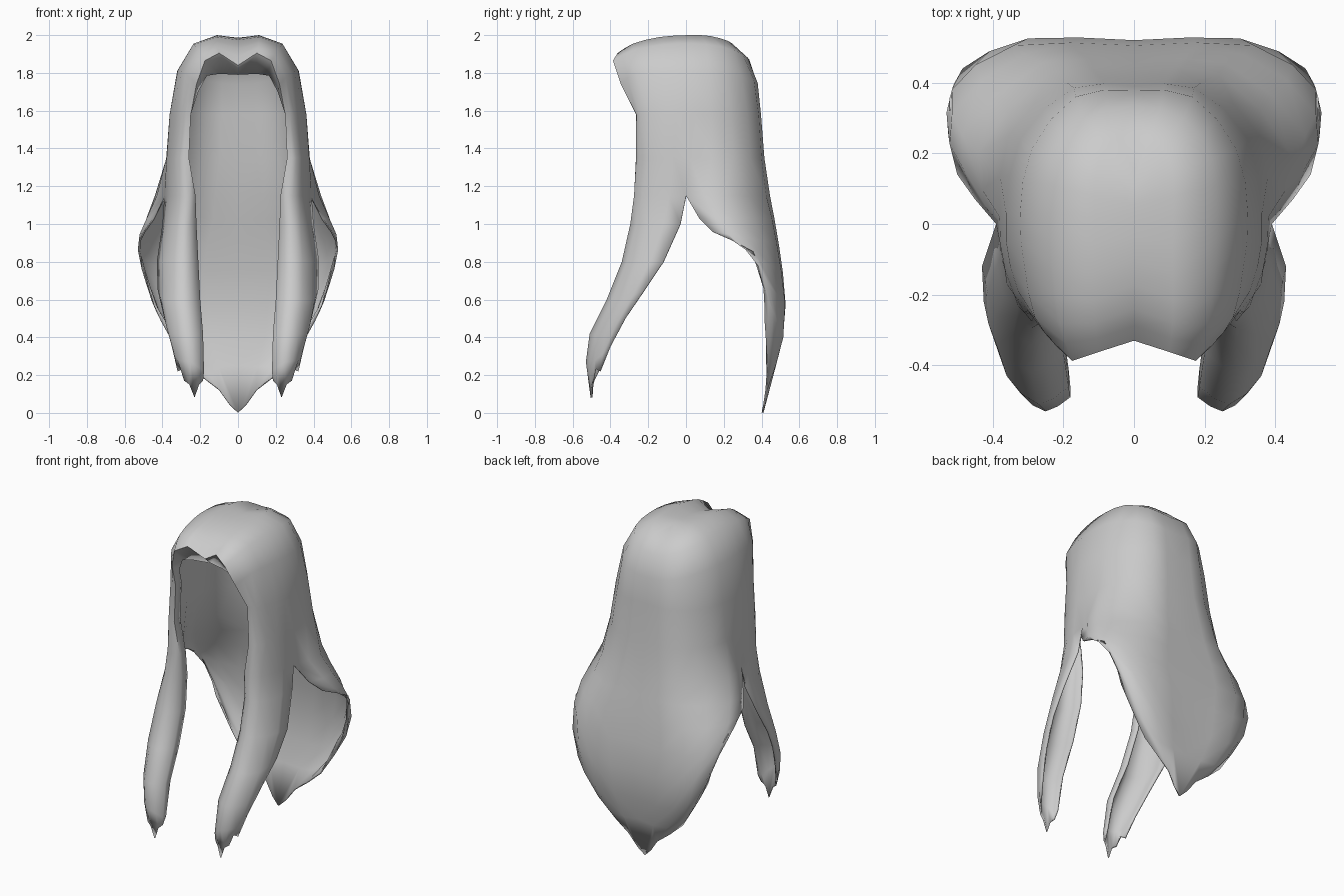
import bpy, bmesh
from mathutils import Vector as V

cube = bpy.data.objects.get("Cube")
if cube:
    bpy.data.objects.remove(cube, do_unlink=True)

# One flat hair colour
mat = bpy.data.materials.new("hair grey")
mat.use_nodes = True
COL = (0.6, 0.6, 0.6, 1)
mat.diffuse_color = COL
mat.node_tree.nodes["Principled BSDF"].inputs["Base Color"].default_value = COL

# Guide rows for the left half, each running from the face edge to the back centre
CROWN = [
    [(0, -.33, 1.84), (0, -.24, 1.93), (0, -.10, 1.975), (0, .02, 1.985),
     (0, .08, 1.985), (0, .12, 1.98), (0, .15, 1.975)],
    [(.10, -.362, 1.905), (.11, -.28, 1.955), (.11, -.14, 1.99), (.11, .02, 2.0),
     (.11, .13, 1.995), (.08, .22, 1.97), (0, .25, 1.95)],
    [(.175, -.387, 1.865), (.21, -.28, 1.92), (.23, -.12, 1.95), (.235, .03, 1.955),
     (.22, .185, 1.94), (.14, .30, 1.90), (0, .335, 1.87)],
    [(.22, -.345, 1.74), (.28, -.265, 1.80), (.31, -.12, 1.81), (.322, .03, 1.81),
     (.29, .21, 1.80), (.165, .36, 1.76), (0, .378, 1.74)],
]
# Hood wall rows: height, then x, y pairs
WALL = [
    (1.58, [(.25, -.265), (.30, -.245), (.35, -.12), (.362, .03), (.322, .24), (.17, .385), (0, .39)]),
    (1.35, [(.26, -.265), (.31, -.25), (.365, -.13), (.38, .02), (.355, .25), (.19, .40), (0, .41)]),
    (1.15, [(.225, -.26), (.29, -.275), (.36, -.17), (.39, 0), (.44, .20), (.24, .425), (0, .435)]),
]
# Front lock below the side split: face edge to rear edge
LOCK = [
    [(.22, -.25, 1.0), (.29, -.295, 1.0), (.37, -.20, 1.0), (.40, -.03, 1.0)],
    [(.21, -.28, .8), (.29, -.34, .8), (.39, -.26, .8), (.43, -.12, .8)],
    [(.20, -.36, .6), (.29, -.42, .6), (.39, -.34, .6), (.425, -.22, .65)],
    [(.185, -.46, .42), (.27, -.51, .42), (.36, -.43, .42), (.39, -.32, .5)],
    [(.18, -.49, .22), (.25, -.53, .27), (.32, -.48, .28), (.35, -.40, .35)],
    [(.185, -.49, .17), (.23, -.505, .08), (.285, -.495, .17), (.32, -.455, .22)],
]
# Back panel below the side split: side edge to back centre
BACK = [
    [(.45, .07, 1.03), (.485, .25, 1.03), (.26, .455, 1.03), (0, .455, 1.03)],
    [(.50, .14, .96), (.515, .31, .93), (.31, .48, .90), (0, .48, .90)],
    [(.525, .25, .91), (.515, .38, .82), (.34, .505, .75), (0, .505, .75)],
    [(.515, .35, .85), (.485, .44, .68), (.30, .525, .58), (0, .52, .58)],
    [(.47, .41, .66), (.43, .465, .53), (.27, .515, .40), (0, .505, .40)],
    [(.445, .415, .57), (.36, .45, .40), (.20, .475, .25), (0, .47, .25)],
    [(.40, .415, .50), (.28, .43, .27), (.10, .43, .12), (0, .41, 0)],
]
# Offset of the tucked-in edge around the face, by row
HOOD_TUCK = [(0, .06, -.05), (0, .06, -.11), (-.01, .07, -.08), (-.01, .06, -.04)] + [(0, .06, 0)] * 3
LOCK_TUCK = [.06, .06, .06, .05, .03, .005]
SPLIT = 7


def refine(row, to_centre=False):
    """Insert a smooth midpoint between neighbouring guide points."""
    p = [V(c) for c in row]
    last = V((-p[-2].x, p[-2].y, p[-2].z)) if to_centre else 2 * p[-1] - p[-2]
    q = [2 * p[0] - p[1]] + p + [last]
    out = []
    for i in range(len(p) - 1):
        m = (9 * (q[i + 1] + q[i + 2]) - q[i] - q[i + 3]) / 16
        m.z = min(m.z, 2.0)
        out += [p[i], m]
    return out + [p[-1]]


def tucked(row, offset):
    return [row[0] + V(offset)] + row


bm = bmesh.new()


def add_rows(rows):
    return [[bm.verts.new(p) for p in r] for r in rows]


def skin(grid):
    for a, b in zip(grid, grid[1:]):
        for c in range(len(a) - 1):
            bm.faces.new((a[c], b[c], b[c + 1], a[c + 1]))


# Crown and hood walls
walls = [[(x, y, z) for x, y in pts] for z, pts in WALL]
hood = add_rows([tucked(refine(r, True), t) for r, t in zip(CROWN + walls, HOOD_TUCK)])
skin(hood)

# Front lock and back panel hang from the last hood row, parted at the side
lock = [tucked(refine(r), (0, t, 0)) for r, t in zip(LOCK, LOCK_TUCK)]
for i in (2, 4, 6):                       # ragged lock tip
    lock[-1][i].z += .035
skin([hood[-1][:SPLIT + 1]] + add_rows(lock))
skin([hood[-1][SPLIT:]] + add_rows([refine(r, True) for r in BACK]))

mesh = bpy.data.meshes.new("long_hair")
bm.to_mesh(mesh)
bm.free()
mesh.materials.append(mat)
hair = bpy.data.objects.new("long_hair", mesh)
bpy.context.collection.objects.link(hair)

# Mirror to the right half and give the sheet a little thickness
mirror = hair.modifiers.new("Mirror", 'MIRROR')
mirror.use_clip = True
mirror.merge_threshold = .002
solid = hair.modifiers.new("Thickness", 'SOLIDIFY')
solid.thickness = .01
solid.offset = -1

bpy.ops.object.select_all(action='DESELECT')
hair.select_set(True)
bpy.context.view_layer.objects.active = hair
bpy.ops.object.shade_smooth_by_angle(angle=1.0)
